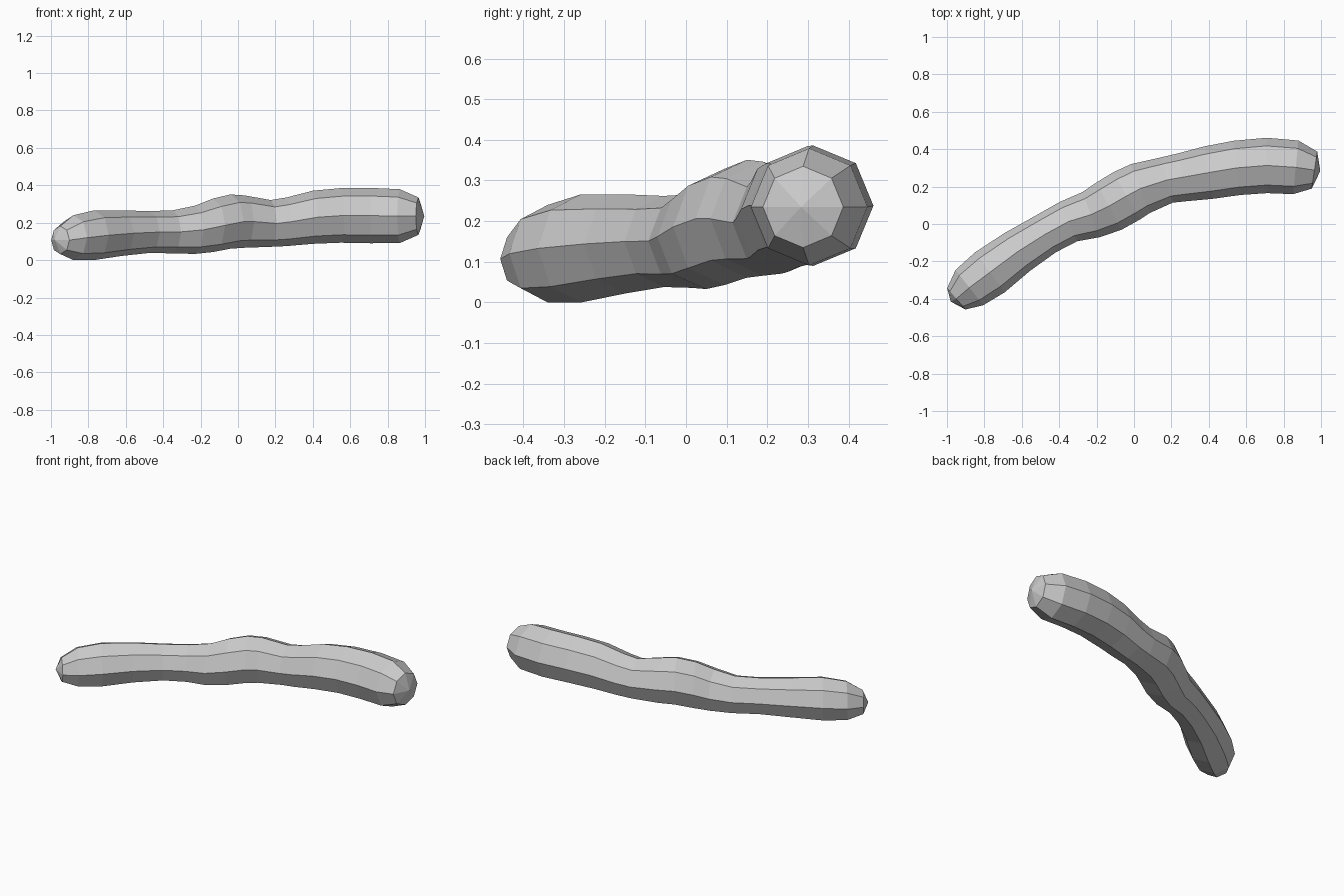
import bpy, bmesh
from math import cos, sin, pi
from mathutils import Vector

if "Cube" in bpy.data.objects:
    bpy.data.objects.remove(bpy.data.objects["Cube"])

SIDES = 8
# Centre line stations: x, y, z, radius
PATH = [
    (-.95, -.40, .107, .075), (-.88, -.34, .12, .12), (-.77, -.258, .133, .133),
    (-.625, -.15, .144, .122), (-.475, -.055, .15, .112), (-.35, .013, .151, .115),
    (-.23, .05, .162, .129), (-.135, .095, .186, .143), (-.04, .15, .206, .145),
    (.035, .19, .206, .14), (.175, .235, .196, .125), (.26, .25, .205, .13),
    (.40, .275, .229, .142), (.55, .30, .239, .146), (.71, .313, .238, .148),
    (.865, .303, .235, .144), (.965, .288, .235, .1),
]
TIPS = [(-.98, -.415, .107), (.996, .283, .235)]

bm = bmesh.new()
centres = [Vector(p[:3]) for p in PATH]
last = len(PATH) - 1

# Upright eight-sided rings that turn with the path
rings = []
for i, c in enumerate(centres):
    t = centres[min(i + 1, last)] - centres[max(i - 1, 0)]
    side = Vector((-t.y, t.x, 0)).normalized()
    r = PATH[i][3]
    rings.append([bm.verts.new(c + r * (side * cos(a) + Vector((0, 0, 1)) * sin(a)))
                  for a in (2 * pi * k / SIDES for k in range(SIDES))])

# Body walls
for a, b in zip(rings, rings[1:]):
    for k in range(SIDES):
        n = (k + 1) % SIDES
        bm.faces.new((a[k], a[n], b[n], b[k]))

# Shallow pointed ends
for ring, tip in zip((rings[0], rings[-1]), TIPS):
    v = bm.verts.new(tip)
    for k in range(SIDES):
        bm.faces.new((ring[k], ring[(k + 1) % SIDES], v))

bmesh.ops.recalc_face_normals(bm, faces=bm.faces)
mesh = bpy.data.meshes.new("curved_stick")
bm.to_mesh(mesh)
bm.free()
bpy.context.collection.objects.link(bpy.data.objects.new("curved_stick", mesh))
